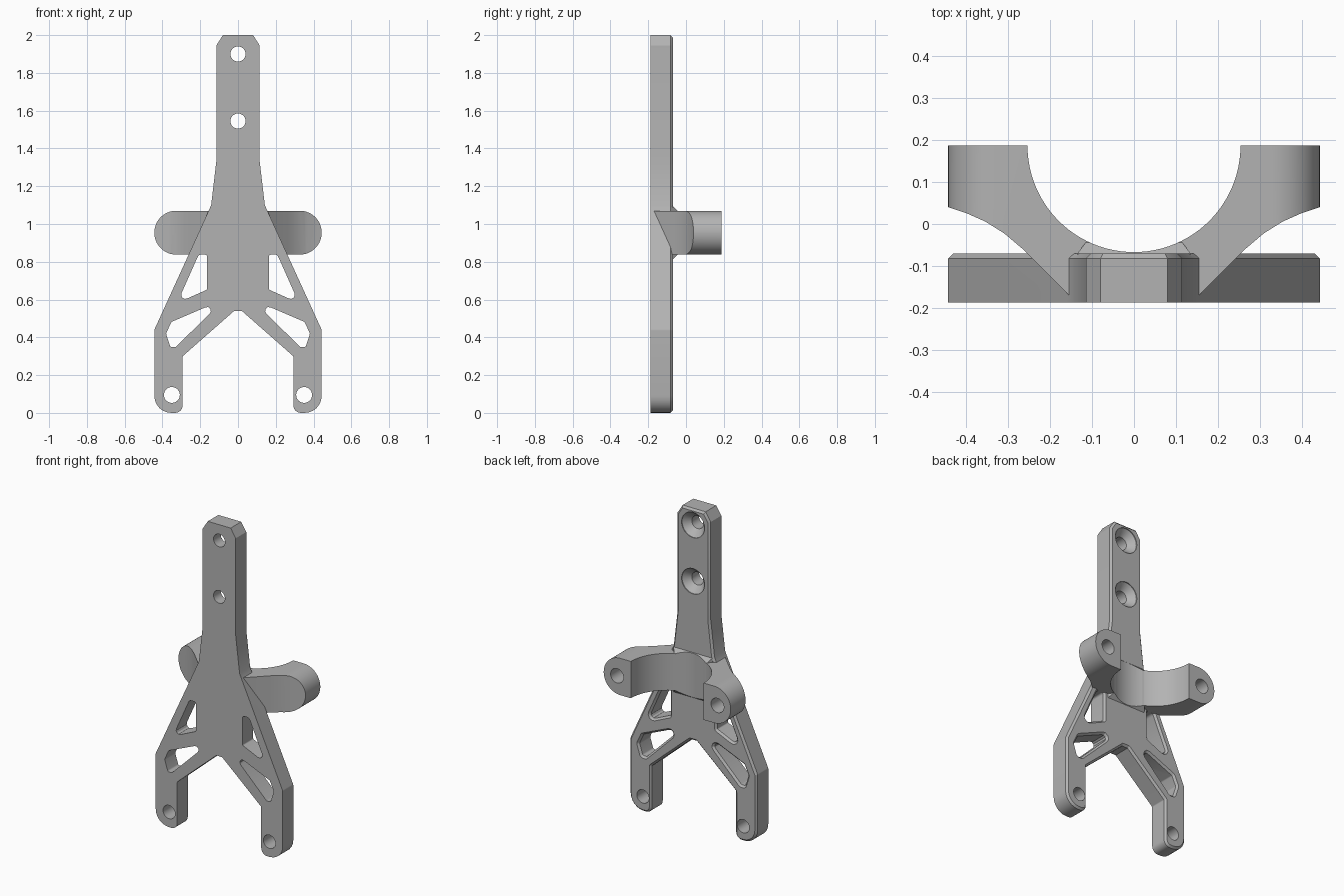
import bpy, bmesh, math
from mathutils import Vector

if "Cube" in bpy.data.objects:
    bpy.data.objects.remove(bpy.data.objects["Cube"])

FRONT, BACK, BEVEL = -0.187, -0.07, 0.012

grey = bpy.data.materials.new("plain grey")
grey.diffuse_color = (0.45, 0.45, 0.45, 1)
grey.use_nodes = True
grey.node_tree.nodes["Principled BSDF"].inputs["Base Color"].default_value = grey.diffuse_color


def rounded(pts, radii, n=6):
    """Round polygon corners with tangent arcs."""
    out = []
    for i, p in enumerate(pts):
        r = radii[i] if isinstance(radii, (list, tuple)) else radii
        p = Vector(p)
        a = (Vector(pts[i - 1]) - p).normalized()
        b = (Vector(pts[(i + 1) % len(pts)]) - p).normalized()
        if r <= 0:
            out.append(p)
            continue
        half = a.angle(b) / 2
        t = r / math.tan(half)
        c = p + (a + b).normalized() * (r / math.sin(half))
        s, e = p + a * t - c, p + b * t - c
        turn = math.atan2(s.x * e.y - s.y * e.x, s.dot(e))
        for k in range(n + 1):
            w = turn * k / n
            out.append(c + Vector((s.x * math.cos(w) - s.y * math.sin(w),
                                   s.x * math.sin(w) + s.y * math.cos(w))))
    return out


def offset(pts, d):
    """Grow a polygon outward by d (negative shrinks it)."""
    n = len(pts)
    area = sum(pts[i - 1].x * pts[i].y - pts[i].x * pts[i - 1].y for i in range(n))
    sign = 1 if area > 0 else -1
    out = []
    for i in range(n):
        u = (pts[i] - pts[i - 1]).normalized()
        v = (pts[(i + 1) % n] - pts[i]).normalized()
        nu, nv = Vector((u.y, -u.x)) * sign, Vector((v.y, -v.x)) * sign
        out.append(pts[i] + (nu + nv) * (d / (1 + nu.dot(nv))))
    return out


def circle(x, z, r, n=32):
    return [Vector((x + r * math.cos(2 * math.pi * k / n),
                    z + r * math.sin(2 * math.pi * k / n))) for k in range(n)]


def loft(name, layers, axis="y"):
    """Solid through matching outlines; each layer is (position, outline)."""
    bm = bmesh.new()
    rings = []
    for pos, pts in layers:
        rings.append([bm.verts.new((p[0], pos, p[1]) if axis == "y" else (p[0], p[1], pos))
                      for p in pts])
    for a, b in zip(rings, rings[1:]):
        for i in range(len(a)):
            bm.faces.new((a[i - 1], a[i], b[i], b[i - 1]))
    bm.faces.new(rings[0])
    bm.faces.new(rings[-1])
    bmesh.ops.recalc_face_normals(bm, faces=bm.faces)
    me = bpy.data.meshes.new(name)
    bm.to_mesh(me)
    bm.free()
    ob = bpy.data.objects.new(name, me)
    me.materials.append(grey)
    bpy.context.collection.objects.link(ob)
    return ob


def combine(ob, other, op):
    """Apply a boolean and remove the helper."""
    other.hide_render = True
    m = ob.modifiers.new("cut", "BOOLEAN")
    m.operation, m.object, m.solver = op, other, "EXACT"
    bpy.context.view_layer.objects.active = ob
    bpy.ops.object.modifier_apply(modifier=m.name)
    bpy.data.objects.remove(other, do_unlink=True)


# Forked plate with a bevelled back edge
right = [(0.08, 2.0), (0.115, 1.945), (0.115, 1.33), (0.142, 1.10), (0.16, 1.06),
         (0.443, 0.44), (0.443, 0), (0.293, 0), (0.293, 0.30)]
radii = [0, 0, 0, 0, 0, 0.02, 0.09, 0.04, 0.01]
half = rounded(right + [(0, 0.55)], radii + [0])[:-1]
outline = half + [Vector((0.02, 0.54)), Vector((-0.02, 0.54))]
outline += [Vector((-p.x, p.y)) for p in reversed(half)]
plate = loft("forked_plate", [(FRONT, outline), (BACK - BEVEL, outline),
                              (BACK, offset(outline, -BEVEL))])

# Lightening windows in both legs, bevelled at the back
windows = [([(0.163, 0.838), (0.208, 0.838), (0.322, 0.582), (0.163, 0.653)],
            [0.012, 0.02, 0.022, 0.008]),
           ([(0.075, 0.60), (0.352, 0.482), (0.381, 0.42), (0.358, 0.348), (0.33, 0.348)],
            [0.02, 0.012, 0.012, 0.012, 0.01])]
for s in (1, -1):
    for pts, rad in windows:
        w = rounded([(s * x, z) for x, z in pts], rad, 4)
        wide = offset(w, BEVEL)
        combine(plate, loft("window_cutter", [(FRONT - 0.05, w), (BACK - BEVEL, w),
                                              (BACK, wide), (BACK + 0.05, wide)]), "DIFFERENCE")
    # Foot bolt holes
    foot = circle(s * 0.35, 0.095, 0.042)
    combine(plate, loft("foot_cutter", [(FRONT - 0.05, foot), (BACK + 0.05, foot)]), "DIFFERENCE")

# Countersunk holes in the upper stem
for z in (1.90, 1.545):
    small, big = circle(0, z, 0.04), circle(0, z, 0.08)
    combine(plate, loft("stem_cutter", [(FRONT - 0.05, small), (BACK - 0.045, small),
                                        (BACK - 0.005, big), (BACK + 0.05, big)]), "DIFFERENCE")

# Half-round clamp: plan shape trimmed to a round-ended block
R, CY = 0.254, 0.187
arm = [(0.443, CY), (0.443, 0.04), (0.40, 0.026), (0.355, 0.006), (0.31, -0.022),
       (0.265, -0.06), (0.152, -0.173)]
plan = [Vector(p) for p in arm] + [Vector((-x, y)) for x, y in reversed(arm)]
plan += [Vector((-R * math.cos(math.pi * k / 48), CY - R * math.sin(math.pi * k / 48)))
         for k in range(49)]
clamp = loft("half_clamp", [(0.80, plan), (1.10, plan)], "z")
block = rounded([(-0.443, 0.838), (0.443, 0.838), (0.443, 1.07), (-0.443, 1.07)], 0.1155, 16)
combine(clamp, loft("block_trim", [(-0.4, block), (0.4, block)]), "INTERSECT")

# Blind bolt holes in the clamp ears
for s in (1, -1):
    ear = circle(s * 0.35, 0.954, 0.045)
    combine(clamp, loft("ear_cutter", [(0.06, ear), (0.3, ear)]), "DIFFERENCE")

# Small sloped gusset where the clamp meets the plate, cleared by the bore
def rect(w, z0, z1):
    return [(-w, z0), (w, z0), (w, z1), (-w, z1)]

gusset = loft("gusset", [(BACK - 0.03, rect(0.135, 0.812, 1.096)), (BACK, rect(0.135, 0.812, 1.096)),
                         (BACK + 0.026, rect(0.115, 0.838, 1.07))])
bore = [(x, y + CY) for x, y in circle(0, 0, R, 96)]
combine(gusset, loft("bore_cutter", [(0.7, bore), (1.2, bore)], "z"), "DIFFERENCE")

combine(plate, clamp, "UNION")
combine(plate, gusset, "UNION")
plate.name = "forked_bracket"

# Smooth the round surfaces, keep edges sharp
bpy.ops.object.select_all(action="DESELECT")
plate.select_set(True)
bpy.context.view_layer.objects.active = plate
bpy.ops.object.shade_smooth_by_angle(angle=math.radians(25))
